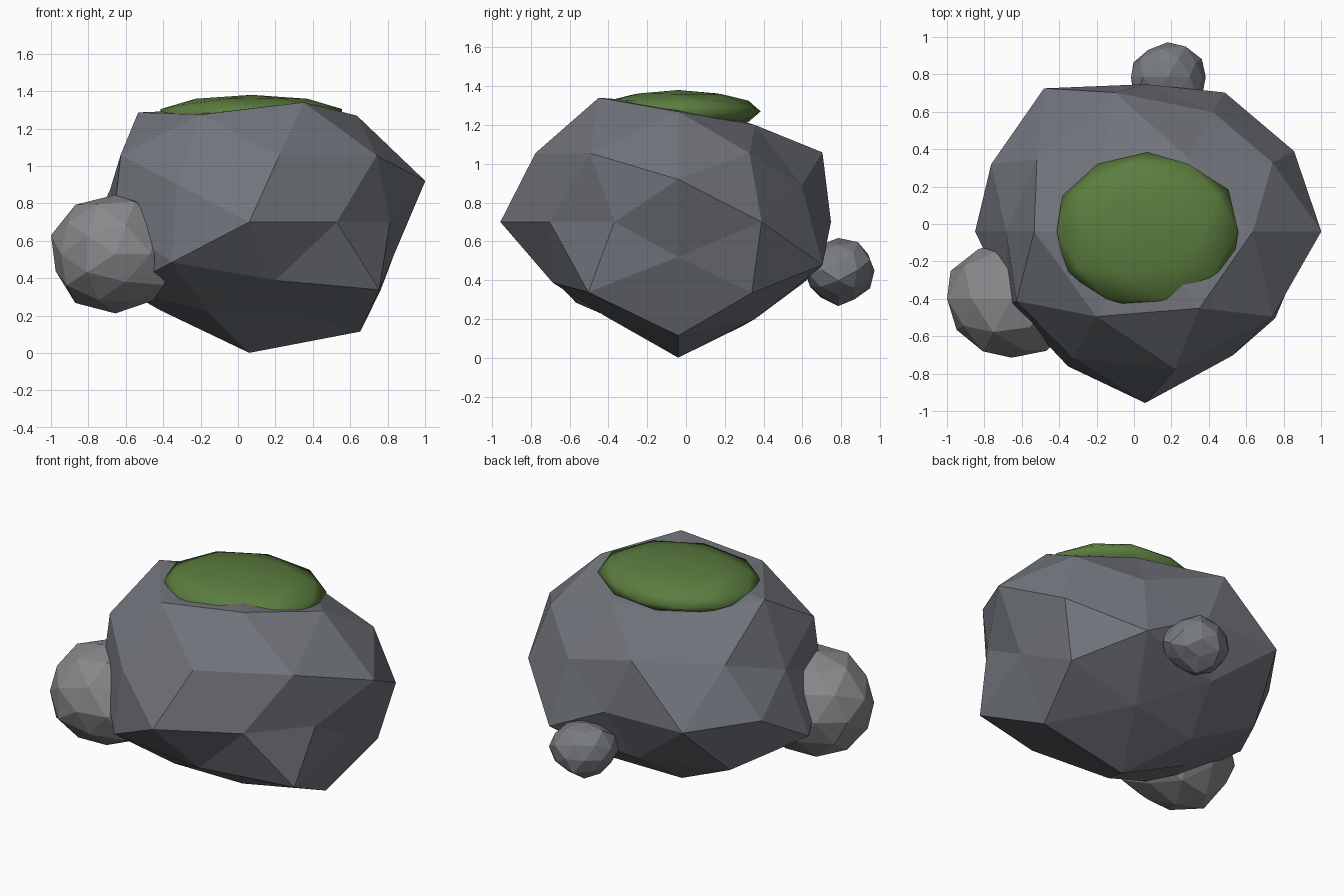
import bpy, math, random

if "Cube" in bpy.data.objects:
    bpy.data.objects.remove(bpy.data.objects["Cube"])

# Radial factor per vertex of the main boulder, ring by ring from front pole to back pole
BOULDER = [
    1.06,
    .90, 1.0, .92, .98, .88,
    1.0, 1.0, .86, .84, 1.02,
    .85, 1.06, .96, .95, .80,
    1.0, .99, .86, 1.02, .79, .966, .82, .985, 1.02, .82,
    .95, .86, .93, .88, .98,
    .945, .87, .85, .95, .87,
    .865, 1.01, 1.04, .88, 1.01,
    .91,
]


def ring_order(v):
    """Sort by ring along y, then by angle around the y axis."""
    return (round(v.co.y, 2) + 0.0, round(math.atan2(v.co.z, v.co.x), 2) % 6.28)


def stone(name, centre, size, factors, colour, smooth=False):
    """Icosphere with its poles along y, pushed in and out per vertex."""
    bpy.ops.mesh.primitive_ico_sphere_add(subdivisions=2, radius=1, rotation=(math.pi / 2, 0, 0))
    ob = bpy.context.object
    bpy.ops.object.transform_apply(location=False, rotation=True, scale=False)
    ob.name = name
    for v, k in zip(sorted(ob.data.vertices, key=ring_order), factors):
        v.co = [c + k * s * p for c, s, p in zip(centre, size, v.co)]
    for p in ob.data.polygons:
        p.use_smooth = smooth
    mat = bpy.data.materials.new(name + "_colour")
    mat.diffuse_color = (*colour, 1)
    mat.use_nodes = True
    mat.node_tree.nodes["Principled BSDF"].inputs["Base Color"].default_value = mat.diffuse_color
    ob.data.materials.append(mat)
    return ob


def rough(seed, amount):
    rng = random.Random(seed)
    return [1 + rng.uniform(-amount, amount) for _ in range(42)]


# Rocks
stone("boulder", (.06, -.04, .70), (.99, .865, .71), BOULDER, (.165, .175, .2))
stone("side_rock", (-.655, -.40, .53), (.355, .325, .315), rough(3, .06), (.25, .25, .26))
stone("back_rock", (.18, .785, .45), (.21, .18, .17), rough(8, .08), (.19, .2, .22))

# Smooth moss cap
stone("moss_cap", (.072, -.04, 1.27), (.51, .425, .11), [1] * 42, (.105, .205, .05), smooth=True)
